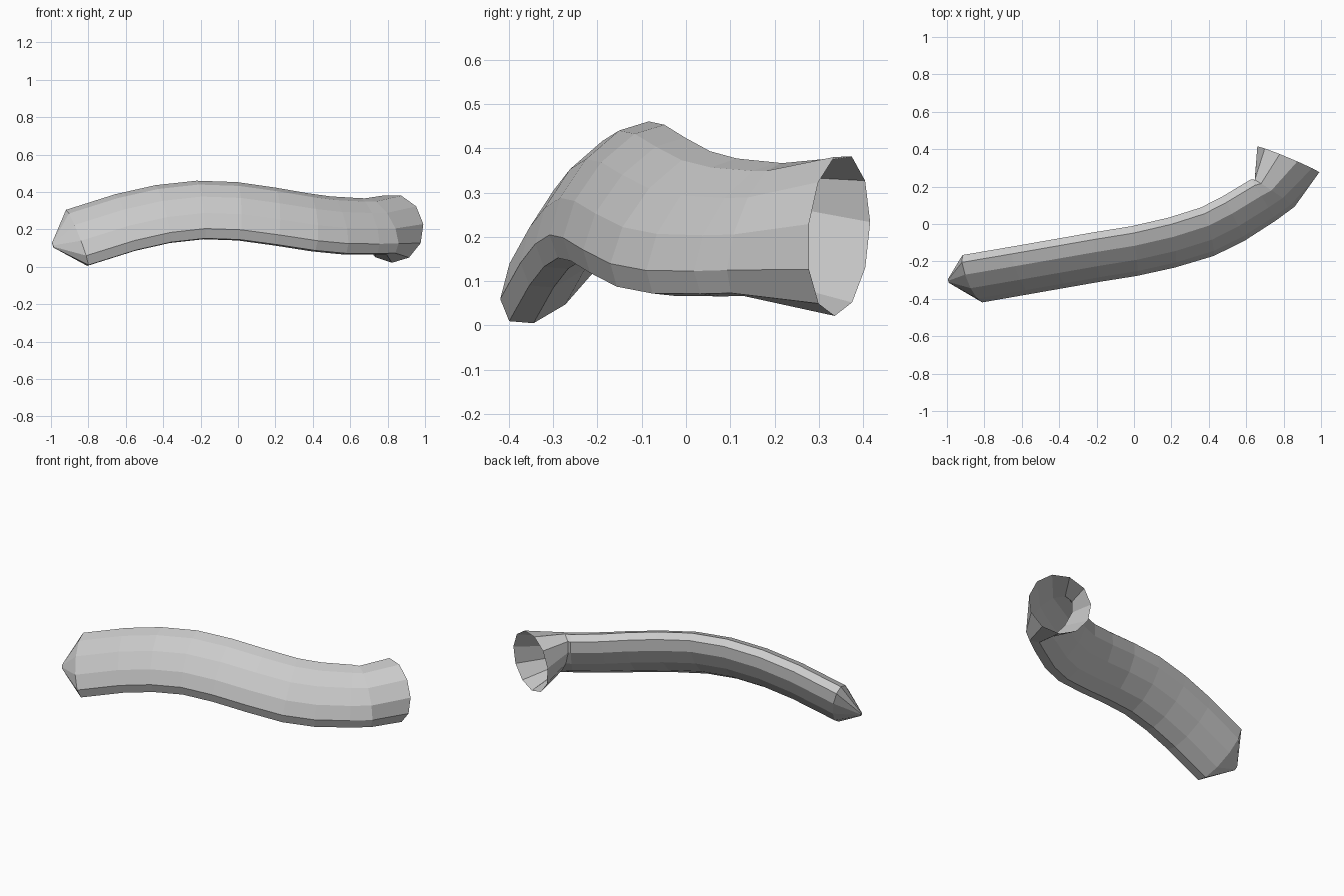
import bpy, bmesh, math
from mathutils import Vector

if "Cube" in bpy.data.objects:
    bpy.data.objects.remove(bpy.data.objects["Cube"])

SIDES = 11
ROLL = math.radians(38)

# path stations: centre x, y, z, long half-axis, short half-axis, roll
stations = [
    (-0.990, -0.305, 0.115, 0.016, 0.008, ROLL),   # closed pointed tip
    (-0.860, -0.290, 0.153, 0.190, 0.086, ROLL),
    (-0.600, -0.245, 0.235, 0.190, 0.086, ROLL),
    (-0.400, -0.210, 0.280, 0.190, 0.086, ROLL),
    (-0.200, -0.175, 0.302, 0.190, 0.086, ROLL),
    (0.000, -0.143, 0.295, 0.190, 0.086, ROLL),
    (0.200, -0.098, 0.267, 0.190, 0.086, ROLL),
    (0.390, -0.040, 0.236, 0.190, 0.086, ROLL),
    (0.530, 0.030, 0.220, 0.188, 0.086, ROLL),
    (0.690, 0.130, 0.215, 0.182, 0.086, ROLL),
    (0.750, 0.165, 0.215, 0.180, 0.088, ROLL),
    (0.825, 0.345, 0.205, 0.185, 0.180, 2 * math.pi / SIDES),  # open flared mouth
]

bm = bmesh.new()
centres = [Vector(s[:3]) for s in stations]
rings = []
for i, (x, y, z, a, b, roll) in enumerate(stations):
    # cross-section perpendicular to the path
    t = (centres[min(i + 1, len(centres) - 1)] - centres[max(i - 1, 0)]).normalized()
    side = t.cross(Vector((0, 0, 1))).normalized()
    up = side.cross(t)
    major = up * math.cos(roll) - side * math.sin(roll)
    minor = side * math.cos(roll) + up * math.sin(roll)
    ring = []
    for j in range(SIDES):
        w = 2 * math.pi * j / SIDES
        ring.append(bm.verts.new(centres[i] - major * a * math.cos(w) + minor * b * math.sin(w)))
    rings.append(ring)

# skin between neighbouring sections
for r0, r1 in zip(rings, rings[1:]):
    for j in range(SIDES):
        k = (j + 1) % SIDES
        bm.faces.new((r0[j], r0[k], r1[k], r1[j]))
bm.faces.new(rings[0])
bmesh.ops.recalc_face_normals(bm, faces=bm.faces)

# make sure the normals face outward on the open tube
f = bm.faces[5 * SIDES]
if f.normal.dot(f.calc_center_median() - (centres[5] + centres[6]) / 2) < 0:
    bmesh.ops.reverse_faces(bm, faces=bm.faces) if hasattr(bm.faces, "ensure_lookup_table") else None

mesh = bpy.data.meshes.new("curved_tube")
bm.to_mesh(mesh)
bm.free()
tube = bpy.data.objects.new("curved_tube", mesh)
bpy.context.collection.objects.link(tube)
